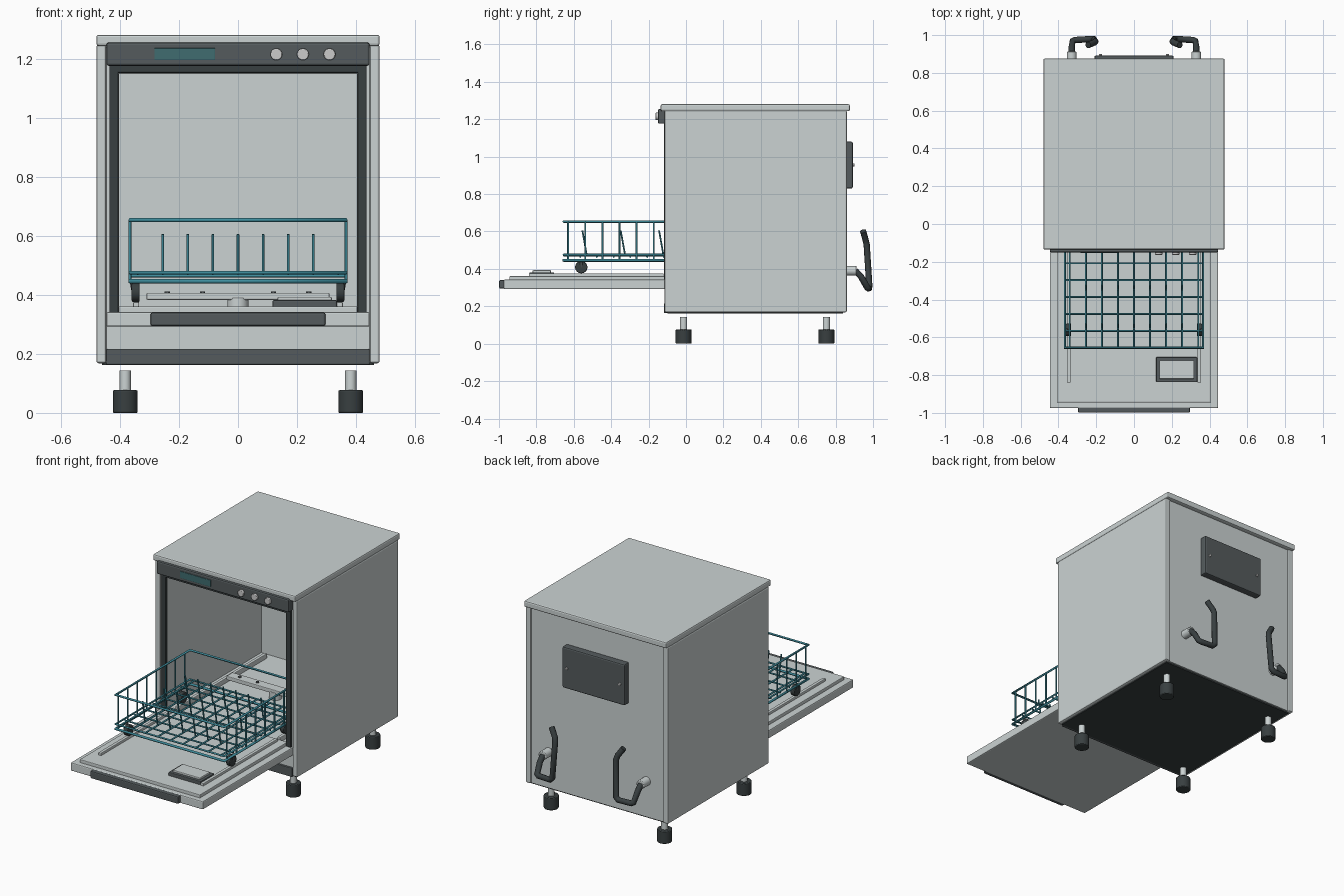
import bpy, math
from mathutils import Vector

if "Cube" in bpy.data.objects:
    bpy.data.objects.remove(bpy.data.objects["Cube"])


def material(name, rgb):
    m = bpy.data.materials.new(name)
    m.diffuse_color = (*rgb, 1)
    m.use_nodes = True
    m.node_tree.nodes["Principled BSDF"].inputs["Base Color"].default_value = m.diffuse_color
    return m


STEEL = material("steel", (0.60, 0.65, 0.65))
DARK = material("dark_plastic", (0.09, 0.105, 0.11))
RUBBER = material("black_rubber", (0.04, 0.05, 0.052))
TEAL = material("teal_wire", (0.05, 0.27, 0.34))
GLASS = material("display_glass", (0.05, 0.15, 0.16))
KNOB = material("knob_silver", (0.72, 0.74, 0.74))


def box(name, x0, x1, y0, y1, z0, z1, mat=STEEL, bevel=0.004):
    bpy.ops.mesh.primitive_cube_add(size=1, location=((x0 + x1) / 2, (y0 + y1) / 2, (z0 + z1) / 2))
    o = bpy.context.object
    o.name = name
    o.scale = (x1 - x0, y1 - y0, z1 - z0)
    bpy.ops.object.transform_apply(location=False, rotation=False, scale=True)
    o.data.materials.append(mat)
    if bevel:
        b = o.modifiers.new("bevel", "BEVEL")
        b.width = bevel
        b.segments = 2
    return o


def rod(name, p, q, r, mat, bevel=0.0, sides=24):
    p, q = Vector(p), Vector(q)
    bpy.ops.mesh.primitive_cylinder_add(vertices=sides, radius=r, depth=(q - p).length, location=(p + q) / 2)
    o = bpy.context.object
    o.name = name
    o.rotation_euler = (q - p).to_track_quat("Z", "Y").to_euler()
    o.data.materials.append(mat)
    if bevel:
        b = o.modifiers.new("bevel", "BEVEL")
        b.width = bevel
        b.segments = 2
        b.limit_method = "ANGLE"
    bpy.ops.object.shade_smooth_by_angle()
    return o


def wires(name, paths, r, mat, closed=False, res=2):
    c = bpy.data.curves.new(name, "CURVE")
    c.dimensions = "3D"
    c.bevel_depth = r
    c.bevel_resolution = res
    c.use_fill_caps = True
    for path in paths:
        s = c.splines.new("POLY")
        s.points.add(len(path) - 1)
        for pt, co in zip(s.points, path):
            pt.co = (*co, 1)
        s.use_cyclic_u = closed
    c.materials.append(mat)
    o = bpy.data.objects.new(name, c)
    bpy.context.collection.objects.link(o)
    return o


# Cabinet with hollow wash chamber
chassis = box("chassis", -0.447, 0.447, -0.105, 0.85, 0.17, 1.247, bevel=0)
cutter = box("chamber_cutter", -0.403, 0.403, -0.3, 0.80, 0.345, 1.148, bevel=0)
cut = chassis.modifiers.new("chamber", "BOOLEAN")
cut.object = cutter
cut.operation = "DIFFERENCE"
cutter.hide_render = True
cutter.hide_set(True)
for s, side in ((-1, "left"), (1, "right")):
    a, b = sorted((s * 0.446, s * 0.48))
    box(side + "_side_panel", a, b, -0.115, 0.86, 0.168, 1.247, bevel=0.008)
box("top_panel", -0.48, 0.48, -0.135, 0.876, 1.243, 1.281, bevel=0.008)
box("base_plate", -0.46, 0.46, -0.10, 0.84, 0.162, 0.172, RUBBER, 0)
box("kick_plate", -0.446, 0.446, -0.118, -0.09, 0.163, 0.217, DARK)

# Door seal
box("seal_top", -0.436, 0.436, -0.118, -0.10, 1.152, 1.18, RUBBER)
for s, side in ((-1, "left"), (1, "right")):
    a, b = sorted((s * 0.405, s * 0.436))
    box(side + "_seal", a, b, -0.118, -0.10, 0.335, 1.18, RUBBER)

# Control panel
box("control_panel", -0.446, 0.446, -0.15, -0.10, 1.176, 1.255, DARK, 0.008)
box("display", -0.283, -0.078, -0.153, -0.145, 1.195, 1.236, GLASS, 0.002)
for i in range(3):
    x = 0.13 + 0.09 * i
    rod(f"knob_{i + 1}", (x, -0.145, 1.215), (x, -0.163, 1.215), 0.02, KNOB, 0.003)

# Open door with liner, handle and dispenser
box("door_panel", -0.446, 0.446, -0.975, -0.105, 0.292, 0.342, bevel=0.006)
box("door_liner", -0.405, 0.405, -0.945, -0.10, 0.338, 0.361)
box("door_handle", -0.296, 0.296, -0.999, -0.965, 0.295, 0.34, DARK, 0.006)
box("dispenser_frame", 0.117, 0.335, -0.837, -0.705, 0.355, 0.382, DARK)
box("dispenser_lid", 0.134, 0.318, -0.82, -0.722, 0.375, 0.393, STEEL)

# Rack rails, feet and hoses in left-right pairs
for s, side in ((-1, "left"), (1, "right")):
    x = s * 0.345
    box(side + "_door_rail", x - 0.01, x + 0.01, -0.84, -0.12, 0.358, 0.376)
    box(side + "_chamber_rail", x - 0.01, x + 0.01, -0.10, 0.76, 0.343, 0.374)
    for y, place in ((-0.013, "front"), (0.751, "rear")):
        f = s * 0.382
        rod(f"{side}_{place}_foot", (f, y, 0), (f, y, 0.077), 0.042, RUBBER, 0.004)
        rod(f"{side}_{place}_foot_stem", (f, y, 0.07), (f, y, 0.144), 0.019, STEEL)
    for y, place in ((-0.56, "front"), (-0.04, "rear")):
        rod(f"{side}_{place}_rack_wheel", (s * 0.333, y, 0.409), (s * 0.36, y, 0.409), 0.033, RUBBER, 0.004)
        wires(f"{side}_{place}_wheel_bracket", [[(s * 0.352, y, 0.409), (s * 0.36, y, 0.45)]], 0.008, DARK)
    rod(side + "_hose_connector", (s * 0.33, 0.84, 0.39), (s * 0.33, 0.912, 0.39), 0.026, STEEL, 0.003)
    wires(side + "_hose", [[(s * 0.33, 0.905, 0.39), (s * 0.33, 0.935, 0.36), (s * 0.325, 0.968, 0.302),
                            (s * 0.312, 0.974, 0.296), (s * 0.23, 0.979, 0.296), (s * 0.214, 0.98, 0.312),
                            (s * 0.205, 0.966, 0.53), (s * 0.212, 0.96, 0.555), (s * 0.243, 0.947, 0.602)]],
          0.017, RUBBER, res=4)

# Spray arm on the chamber floor
rod("spray_hub", (0, 0.36, 0.34), (0, 0.36, 0.39), 0.036, STEEL, 0.004)
box("spray_arm", -0.31, 0.31, 0.33, 0.39, 0.383, 0.407)
for i, x in enumerate((-0.24, -0.12, 0.12, 0.24)):
    rod(f"spray_nozzle_{i + 1}", (x, 0.36, 0.40), (x, 0.36, 0.412), 0.009, DARK, sides=12)

# Wire rack
Y0, Y1, W = -0.655, 0.06, 0.366


def loop(z):
    return [(-W, Y0, z), (W, Y0, z), (W, Y1, z), (-W, Y1, z)]


wires("rack_top_rim", [loop(0.653)], 0.007, TEAL, True)
wires("rack_lower_frame", [loop(0.446)], 0.008, TEAL, True)
wires("rack_floor_frame", [loop(0.475)], 0.006, TEAL, True)
ys = [-0.63 + 0.0915 * i for i in range(8)]
posts = [[(s * W, y, 0.446), (s * W, y, 0.653)] for s in (-1, 1) for y in ys]
wires("rack_side_posts", posts, 0.005, TEAL)
xs = [0.085 * i for i in range(-4, 5)]
grid = [[(x, Y0, 0.472), (x, Y1, 0.472)] for x in xs]
grid += [[(-W, Y0 + 0.0894 * i, 0.464), (W, Y0 + 0.0894 * i, 0.464)] for i in range(1, 8)]
wires("rack_floor_grid", grid, 0.005, TEAL)
tines = [[(x, y, 0.47), (x, y - 0.024, 0.605)] for x in xs[1:-1] for y in (-0.53, -0.325, -0.12)]
wires("rack_tines", tines, 0.0045, TEAL)

# Rear service cover with screws
box("service_cover", -0.21, 0.21, 0.845, 0.892, 0.83, 1.08, DARK, 0.008)
for s, side in ((-1, "left"), (1, "right")):
    rod(side + "_cover_screw", (s * 0.178, 0.88, 0.955), (s * 0.178, 0.90, 0.955), 0.008, KNOB, sides=12)
